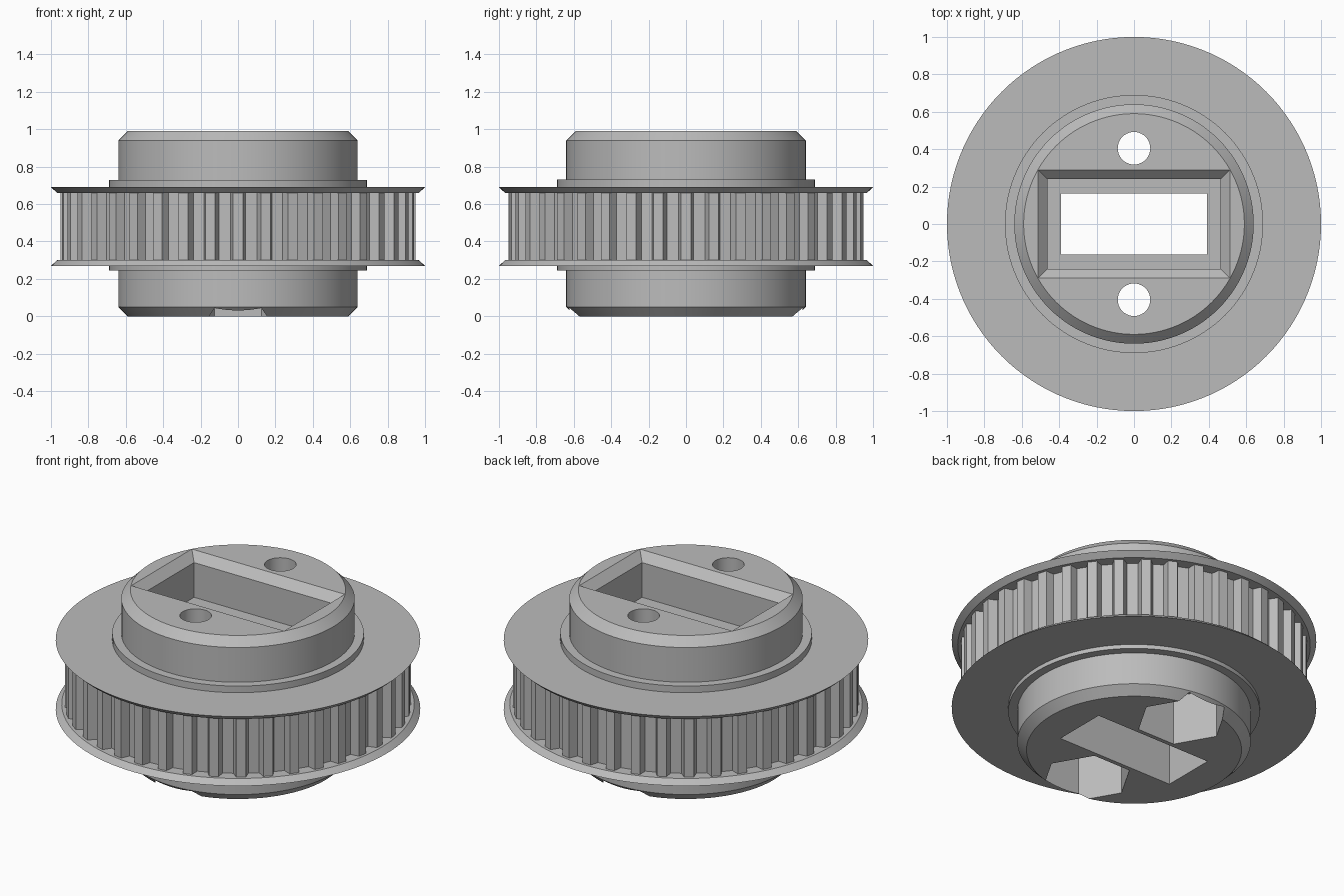
import bpy
import bmesh
from math import cos, sin, pi, radians

cube = bpy.data.objects.get("Cube")
if cube:
    bpy.data.objects.remove(cube, do_unlink=True)

GREY = (0.5, 0.5, 0.5, 1)
mat = bpy.data.materials.new("plain grey")
mat.use_nodes = True
mat.diffuse_color = GREY
mat.node_tree.nodes["Principled BSDF"].inputs["Base Color"].default_value = GREY

SEGMENTS = 120
TEETH = 40
PIN_Y = 0.405


def loft(name, rings, cap=True):
    """Skin a stack of point rings, optionally closing both ends."""
    bm = bmesh.new()
    loops = [[bm.verts.new(p) for p in ring] for ring in rings]
    n = len(loops[0])
    for a, b in zip(loops, loops[1:]):
        for i in range(n):
            j = (i + 1) % n
            bm.faces.new((a[i], a[j], b[j], b[i]))
    if cap:
        bm.faces.new(loops[0][::-1])
        bm.faces.new(loops[-1])
    mesh = bpy.data.meshes.new(name)
    bm.to_mesh(mesh)
    bm.free()
    mesh.materials.append(mat)
    obj = bpy.data.objects.new(name, mesh)
    bpy.context.collection.objects.link(obj)
    return obj


def circle(r, z, n=SEGMENTS, y=0):
    return [(r * cos(2 * pi * i / n), y + r * sin(2 * pi * i / n), z) for i in range(n)]


def rect(hx, hy, z):
    return [(-hx, -hy, z), (hx, -hy, z), (hx, hy, z), (-hx, hy, z)]


def lathe(name, profile, cap=True):
    return loft(name, [circle(r, z) for r, z in profile], cap)


def smooth(obj):
    bpy.ops.object.select_all(action='DESELECT')
    obj.select_set(True)
    bpy.context.view_layer.objects.active = obj
    bpy.ops.object.shade_smooth_by_angle(angle=radians(25))


# Central hub with chamfered ends and a wider collar
hub = lathe("hub", [(0.59, 0), (0.64, 0.05), (0.64, 0.245), (0.69, 0.245),
                    (0.69, 0.73), (0.64, 0.73), (0.64, 0.94), (0.59, 0.99)])

# Cutters: stepped rectangular opening, pin holes and hexagonal nut pockets
cutters = [loft("opening_cutter", [
    rect(0.39, 0.163, -0.1), rect(0.39, 0.163, 0.73), rect(0.463, 0.241, 0.73),
    rect(0.463, 0.241, 0.94), rect(0.512, 0.29, 0.99), rect(0.562, 0.34, 1.04)])]
for y in (-PIN_Y, PIN_Y):
    cutters.append(loft("pin_hole_cutter", [circle(0.087, z, 40, y) for z in (-0.1, 1.1)]))
    cutters.append(loft("nut_pocket_cutter", [circle(0.25, z, 6, y) for z in (-0.1, 0.3)]))

for cutter in cutters:
    mod = hub.modifiers.new(cutter.name, 'BOOLEAN')
    mod.operation = 'DIFFERENCE'
    mod.solver = 'EXACT'
    mod.object = cutter
    cutter.hide_render = True
bpy.context.view_layer.update()
cut_mesh = bpy.data.meshes.new_from_object(
    hub.evaluated_get(bpy.context.evaluated_depsgraph_get()))
hub.modifiers.clear()
hub.data = cut_mesh
for cutter in cutters:
    bpy.data.objects.remove(cutter, do_unlink=True)
smooth(hub)

# Belt flanges with tapered rims
smooth(lathe("lower_flange", [(0.69, 0.27), (1, 0.27), (0.967, 0.3), (0.69, 0.3)], False))
smooth(lathe("upper_flange", [(0.69, 0.66), (0.967, 0.66), (1, 0.69), (0.69, 0.69)], False))

# Toothed belt track: root, tip, tip, root for each tooth
tooth = [(0.90, -2.6), (0.95, -1.6), (0.95, 1.6), (0.90, 2.6)]
outline = []
for k in range(TEETH):
    for r, offset in tooth:
        a = radians(k * 360 / TEETH + offset)
        outline.append((r * cos(a), r * sin(a)))
loft("belt_teeth", [[(x, y, z) for x, y in outline] for z in (0.3, 0.66)], False)
